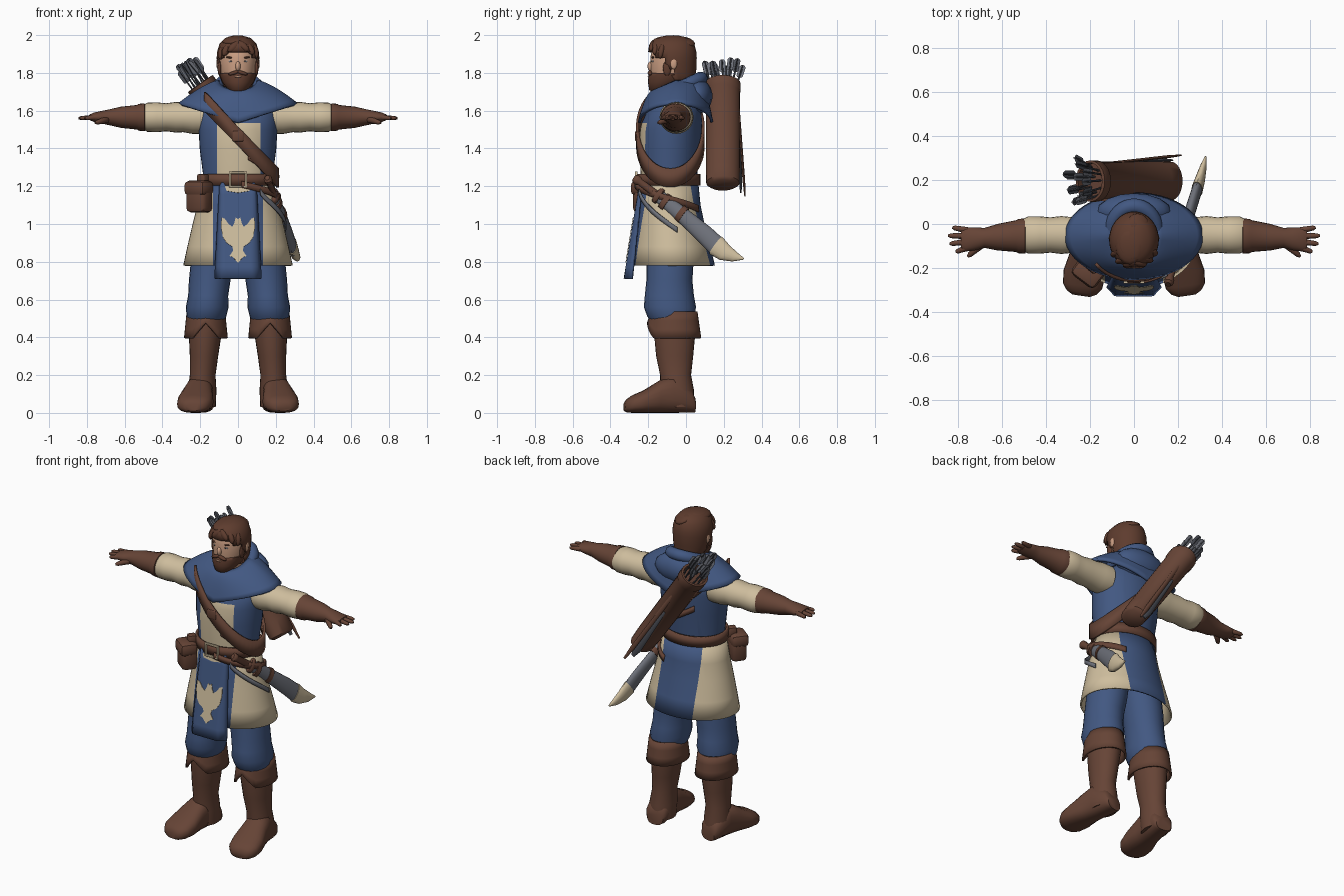
import bpy, bmesh, math, random
from math import sin, cos, pi, radians
from mathutils import Matrix, Vector

if "Cube" in bpy.data.objects:
    bpy.data.objects.remove(bpy.data.objects["Cube"])

random.seed(4)

def material(name, r, g, b):
    m = bpy.data.materials.new(name)
    m.diffuse_color = [((c / 255 + .055) / 1.055) ** 2.4 for c in (r, g, b)] + [1]
    m.use_nodes = True
    m.node_tree.nodes["Principled BSDF"].inputs["Base Color"].default_value = m.diffuse_color
    return m

BLUE = material("blue cloth", 66, 88, 130)
CREAM = material("cream cloth", 207, 190, 158)
BROWN = material("brown leather", 102, 68, 54)
HAIR = material("dark brown hair", 94, 60, 46)
SKIN = material("skin", 205, 160, 132)
GREY = material("steel grey", 110, 113, 122)
DARK = material("dark grey", 76, 79, 87)
WHITE = material("eye white", 205, 208, 212)

def make(name, bm, cols, rule=None, cuts=(), drop=None, mirror=False, thick=0, ang=45):
    for x in cuts:
        bmesh.ops.bisect_plane(bm, geom=bm.verts[:] + bm.edges[:] + bm.faces[:],
                               plane_co=(x, 0, 0), plane_no=(1, 0, 0))
    if drop:
        bmesh.ops.delete(bm, geom=[f for f in bm.faces if drop(f.calc_center_median())], context='FACES')
    bmesh.ops.recalc_face_normals(bm, faces=bm.faces[:])
    for f in bm.faces:
        f.smooth = ang > 0
        if rule:
            f.material_index = rule(f.calc_center_median())
    me = bpy.data.meshes.new(name)
    bm.to_mesh(me)
    bm.free()
    for c in (cols if isinstance(cols, list) else [cols]):
        me.materials.append(c)
    me.set_sharp_from_angle(angle=radians(ang))
    ob = bpy.data.objects.new(name, me)
    bpy.context.collection.objects.link(ob)
    if thick:
        s = ob.modifiers.new("thickness", 'SOLIDIFY')
        s.thickness, s.offset = thick, 0
    if mirror:
        ob.modifiers.new("mirror", 'MIRROR')
    return ob

def frame(o, w, u):
    w = Vector(w).normalized()
    u = Vector(u)
    u = (u - w * u.dot(w)).normalized()
    m = Matrix((u, w.cross(u), w)).transposed().to_4x4()
    m.translation = o
    return m

ALONG_X = frame((0, 0, 0), (1, 0, 0), (0, 1, 0))

def loft(name, rings, cols, fr=None, n=24, p=2, cap=True, **kw):
    """Rings are (position, radius u, radius v, centre u, centre v)."""
    fr = fr or Matrix()
    bm = bmesh.new()
    rows = []
    pw = lambda c: math.copysign(abs(c) ** (2 / p), c)
    for t, ru, rv, ou, ov in [tuple(r) + (0,) * (5 - len(r)) for r in rings]:
        rows.append([bm.verts.new(fr @ Vector((ou + ru * pw(cos(2 * pi * i / n)),
                     ov + rv * pw(sin(2 * pi * i / n)), t))) for i in range(n)])
    for a, b in zip(rows, rows[1:]):
        for i in range(n):
            bm.faces.new((a[i], a[(i + 1) % n], b[(i + 1) % n], b[i]))
    if cap:
        bm.faces.new(rows[0])
        bm.faces.new(rows[-1])
    return make(name, bm, cols, **kw)

def sheet(name, fn, nu, nv, cols, thick=.012, **kw):
    bm = bmesh.new()
    g = [[bm.verts.new(fn(i / nu, j / nv)) for i in range(nu + 1)] for j in range(nv + 1)]
    for j in range(nv):
        for i in range(nu):
            bm.faces.new((g[j][i], g[j][i + 1], g[j + 1][i + 1], g[j + 1][i]))
    bmesh.ops.remove_doubles(bm, verts=bm.verts[:], dist=1e-5)
    return make(name, bm, cols, thick=thick, **kw)

def band(name, rx, ry, cy, zfn, h, a0, a1, col, thick=.015):
    def fn(u, v):
        a = radians(a0 + (a1 - a0) * u)
        x = rx * cos(a)
        return (x, cy + ry * sin(a), zfn(x, u) + h * (v - .5))
    return sheet(name, fn, 40, 1, col, thick)

def ball(name, loc, size, col, rot=(0, 0, 0), mirror=False):
    bm = bmesh.new()
    bmesh.ops.create_uvsphere(bm, u_segments=16, v_segments=10, radius=1)
    turn = Matrix.Rotation(rot[2], 4, 'Z') @ Matrix.Rotation(rot[1], 4, 'Y') @ Matrix.Rotation(rot[0], 4, 'X')
    bm.transform(Matrix.Translation(loc) @ turn @ Matrix.Diagonal((*size, 1)))
    return make(name, bm, col, mirror=mirror, ang=80)

def box(name, loc, size, col, rz=0, bevel=.006):
    bm = bmesh.new()
    bmesh.ops.create_cube(bm, size=1)
    bm.transform(Matrix.Diagonal((*size, 1)))
    bmesh.ops.bevel(bm, geom=bm.edges[:], offset=bevel, segments=2, affect='EDGES', profile=.5)
    bm.transform(Matrix.Translation(loc) @ Matrix.Rotation(rz, 4, 'Z'))
    return make(name, bm, col)

def tube(name, p0, p1, r0, r1, col, flat=1, hint=(0, 1, 0), n=10, **kw):
    d = Vector(p1) - Vector(p0)
    L = d.length
    return loft(name, [(0, r0 * .6, r0 * .6 * flat), (L * .1, r0, r0 * flat), (L * .85, r1, r1 * flat),
                       (L, r1 * .5, r1 * .5 * flat)], col, frame(p0, d, hint), n, **kw)

# Legs: breeches, boots with notched cuffs, feet
loft("breeches", [(.47, .09, .11, .17, -.065), (.51, .105, .125, .167, -.08), (.56, .113, .138, .163, -.085),
     (.62, .106, .13, .158, -.088), (.7, .11, .122, .15, -.088), (.8, .115, .125, .135, -.085),
     (.95, .12, .12, .115, -.085)], BLUE, mirror=True)
loft("boot_shaft", [(.03, .072, .085, .19, -.042), (.12, .076, .09, .19, -.048), (.2, .068, .082, .187, -.055),
     (.3, .075, .098, .18, -.06), (.45, .09, .112, .172, -.06), (.5, .09, .112, .17, -.06)], BROWN, mirror=True)
def cuff(u, v):
    a = 2 * pi * u - pi / 2
    notch = max(0, 1 - min(u, 1 - u) * 9) * .08
    z = .535 + (.395 + notch - .535) * v
    return (.17 + (.096 + .014 * v) * cos(a), -.063 + (.118 + .02 * v) * sin(a), z)
sheet("boot_cuff", cuff, 36, 3, BROWN, mirror=True)
loft("boot_foot", [(0, .05, .04, 0, .042), (.02, .066, .06, 0, .062), (.12, .073, .1, 0, .1), (.19, .08, .085, 0, .085),
     (.27, .096, .06, 0, .06), (.33, .09, .047, 0, .047), (.36, .068, .036, 0, .038), (.375, .04, .022, 0, .032)],
     BROWN, frame((.185, .045, 0), (.055, -.37, 0), (1, 0, 0)), p=2.5, mirror=True)

# Tunic body, skirt and front panel
loft("tunic_body", [(1.18, .185, .148, 0, -.09), (1.27, .186, .15, 0, -.09), (1.4, .203, .163, 0, -.085),
     (1.5, .208, .163, 0, -.08), (1.535, .21, .16, 0, -.075), (1.61, .21, .14, 0, -.06), (1.67, .13, .1, 0, -.05)],
     [BLUE, CREAM], n=40, cuts=(-.11, .12), rule=lambda c: int(-.11 < c.x < .12 and c.y < -.1 and c.z < 1.53))
loft("tunic_skirt", [(1.22, .186, .15, 0, -.09), (1.1, .21, .16, 0, -.088), (1.0, .235, .177, 0, -.084),
     (.88, .263, .2, 0, -.076), (.78, .285, .218, 0, -.07)], [CREAM, BLUE], n=48, cap=False, thick=.01,
     cuts=(-.13, .13), rule=lambda c: int(abs(c.x) < .13))
def panel_y(x, z):
    return -.245 - .08 * (1.2 - z) / .49 + 1.1 * max(0, abs(x) - .085)
def panel(u, v):
    z = 1.22 - .51 * v
    x = (2 * u - 1) * (.095 + .027 * v)
    return (x, panel_y(x, z), z)
sheet("front_panel", panel, 14, 8, BLUE, .01)

# Bird shape and cream patch laid on the front panel
half = [(0, 1.025), (.012, 1.035), (.02, 1.005), (.03, .985), (.05, 1.0), (.07, 1.028), (.088, 1.035), (.09, .98),
        (.08, .93), (.06, .9), (.03, .88), (.025, .86), (.045, .83), (.028, .825), (0, .795)]
patch = [(0, 1.2), (.07, 1.2), (.06, 1.175), (0, 1.165)]
for nm, pts in (("bird_shape", half), ("waist_patch", patch)):
    bm = bmesh.new()
    outline = pts + [(-x, z) for x, z in pts[-2:0:-1]]
    bm.faces.new([bm.verts.new((x, panel_y(0, z) - .008, z)) for x, z in outline])
    bmesh.ops.triangulate(bm, faces=bm.faces[:])
    make(nm, bm, CREAM, thick=.003, ang=0)

# Shoulder cowl, neck roll and lowered hood
def cowl(u, v):
    a = 2 * pi * u
    hem = 1.535 + .1 * abs(cos(a))
    top = 1.755 - .05 * max(0, -sin(a))
    return ((.1 + .21 * v) * cos(a), -.055 + (.11 + .082 * v ** .7) * sin(a), top + (hem - top) * v ** 1.4)
sheet("cowl", cowl, 48, 8, BLUE, .015)
def roll(u, v):
    a, b = 2 * pi * u, 2 * pi * v
    r = 1 + .3 * cos(b)
    return (.105 * r * cos(a), -.04 + .12 * r * sin(a), 1.722 + .05 * sin(a) + .035 * sin(b))
sheet("neck_roll", roll, 36, 10, BLUE, 0)
ball("hood", (0, .055, 1.675), (.17, .085, .095), BLUE, rot=(-.15, 0, 0))

# Arms: sleeves, gauntlets, hands
Y, Z = -.05, 1.565
loft("sleeve", [(.17, .088, .088, Y, Z), (.24, .09, .088, Y, Z), (.29, .082, .079, Y, Z), (.33, .086, .081, Y, Z),
     (.38, .08, .074, Y, Z), (.43, .085, .079, Y, Z), (.48, .085, .077, Y, Z), (.51, .07, .06, Y, Z)],
     CREAM, ALONG_X, mirror=True)
loft("gauntlet", [(.49, .07, .064, -.055, Z), (.495, .08, .074, -.055, Z), (.525, .078, .071, -.055, Z),
     (.535, .072, .065, -.055, Z), (.62, .06, .056, -.06, Z), (.68, .045, .042, -.063, Z), (.72, .052, .034, -.067, Z),
     (.765, .055, .024, -.07, Z), (.785, .045, .015, -.07, Z)], BROWN, ALONG_X, mirror=True)
for i, tip in enumerate((.81, .838, .845, .825)):
    tube("finger_%d" % (i + 1), (.75, -.105 + .025 * i, Z), (tip, -.127 + .037 * i, Z - .005), .015, .011, BROWN, mirror=True)
tube("thumb", (.69, -.09, Z - .01), (.755, -.148, Z - .03), .019, .012, BROWN, mirror=True)

# Head, hair, beard and face
loft("head", [(1.62, .06, .065, 0, -.04), (1.7, .06, .07, 0, -.06), (1.72, .06, .08, 0, -.1), (1.76, .082, .1, 0, -.085),
     (1.82, .095, .112, 0, -.075), (1.88, .1, .117, 0, -.072), (1.94, .088, .104, 0, -.072), (1.98, .04, .05, 0, -.072)],
     SKIN, n=32, ang=80)
loft("hair", [(1.73, .07, .07, 0, -.025), (1.79, .097, .105, 0, -.06), (1.82, .102, .115, 0, -.065), (1.85, .106, .121, 0, -.07),
     (1.88, .108, .124, 0, -.072), (1.91, .106, .123, 0, -.073), (1.95, .094, .113, 0, -.073), (1.98, .066, .085, 0, -.07),
     (1.993, .02, .03, 0, -.07)], HAIR, n=40, thick=.01, ang=80,
     drop=lambda c: (c.y < -.105 and c.z < 1.92 - .04 * (abs(c.x) > .07)) or (c.y < -.06 and c.z < 1.82))
loft("beard", [(1.695, .025, .025, 0, -.15), (1.71, .052, .055, 0, -.14), (1.75, .083, .103, 0, -.098),
     (1.785, .096, .116, 0, -.083), (1.8, .099, .115, 0, -.078)], HAIR, n=32, drop=lambda c: c.y > -.05, ang=80)
for i, (x, y, z, tilt) in enumerate(((-.085, -.135, 1.91, .25), (-.06, -.165, 1.925, .5), (-.02, -.18, 1.94, .8),
                                     (.025, -.178, 1.942, -.9), (.06, -.16, 1.93, -.6), (.088, -.13, 1.915, -.2))):
    ball("fringe_lock_%d" % i, (x, y, z), (.02, .016, .04), HAIR, (-.2, tilt, 0))
ball("crown_tuft", (-.02, -.1, 1.972), (.065, .085, .024), HAIR, (.12, -.15, 0))
ball("back_tuft", (.02, .0, 1.965), (.05, .05, .02), HAIR, (-.3, .3, 0))
ball("sideburn", (.098, -.1, 1.825), (.01, .022, .04), HAIR, mirror=True)
ball("moustache", (.022, -.19, 1.8), (.03, .013, .01), HAIR, (0, .3, 0), True)
ball("mouth", (0, -.198, 1.78), (.02, .005, .005), SKIN)
ball("nose", (0, -.184, 1.835), (.014, .02, .027), SKIN)
ball("eye", (.037, -.174, 1.862), (.013, .007, .006), WHITE, mirror=True)
ball("pupil", (.037, -.18, 1.862), (.005, .003, .005), DARK, mirror=True)
ball("eyebrow", (.04, -.175, 1.881), (.024, .008, .005), HAIR, (0, -.1, 0), True)
ball("ear", (.106, -.065, 1.85), (.009, .018, .03), SKIN, mirror=True)

# Belts, chest straps, buckles and pouch
band("waist_belt", .195, .16, -.092, lambda x, u: 1.235, .062, 0, 360, BROWN)
band("chest_strap", .21, .174, -.083, lambda x, u: 1.465 - 1.05 * x, .1, -146, 148, BROWN)
band("lower_chest_strap", .208, .17, -.083, lambda x, u: 1.39 - .6 * x, .035, -75, 120, BROWN)
band("sword_belt", .22, .175, -.09, lambda x, u: 1.21 - .13 * u, .035, -85, 60, BROWN)
band("hanging_sash", .252, .19, -.08, lambda x, u: 1.17 - .2 * u ** .8, .03, -62, 10, GREY, .008)
for s in (-1, 1):
    box("buckle_side", (s * .042, -.264, 1.235), (.011, .014, .085), CREAM, bevel=.003)
    box("buckle_bar", (0, -.264, 1.235 + s * .037), (.09, .014, .011), CREAM, bevel=.003)
box("strap_buckle", (0, -.263, 1.465), (.06, .012, .055), BROWN)
box("pouch", (-.205, -.215, 1.14), (.125, .095, .16), BROWN, -.65, .025)
box("pouch_flap", (-.208, -.219, 1.19), (.135, .105, .08), BROWN, -.65, .025)
box("pouch_loop", (-.185, -.195, 1.235), (.05, .05, .06), BROWN, -.65, .01)

# Sword in its scabbard
SW = frame((.155, -.275, 1.245), (.17, .58, -.43), (1, 0, 0))
loft("sword_handle", [(0, .012, .016), (.01, .022, .026), (.03, .022, .025), (.04, .016, .019), (.17, .016, .02)], BROWN, SW, 14)
loft("sword_guard", [(.15, .022, .036), (.158, .026, .045), (.175, .026, .045), (.18, .022, .036)], BROWN, SW, 14)
loft("scabbard", [(.17, .022, .034), (.35, .024, .042, 0, .008), (.5, .024, .05, 0, .02), (.6, .022, .053, 0, .033)], GREY, SW, 16)
loft("scabbard_tip", [(.575, .026, .057, 0, .03), (.64, .022, .046, 0, .033), (.7, .015, .027, 0, .02), (.742, .004, .005, 0, 0)],
     CREAM, SW, 16)
for t in (.2, .31):
    loft("scabbard_band", [(t, .028, .044, 0, .004), (t + .03, .029, .046, 0, .005)], BROWN, SW, 16)

# Quiver with arrows and side strips
Q0, Q1 = Vector((.175, .195, 1.205)), Vector((-.2, .195, 1.745))
axis = (Q1 - Q0).normalized()
QF = frame(Q0, axis, (0, 1, 0))
loft("quiver", [(0, .07, .05), (.015, .088, .066), (.1, .09, .07), (.6, .09, .075), (.605, .094, .08), (.655, .094, .08),
     (.657, .083, .066), (.62, .081, .064)], BROWN, QF)
for i in range(13):
    a, r = i * 2.4, .02 + .05 * (i / 12) ** .5
    base = QF @ Vector((r * cos(a), r * .8 * sin(a), .6))
    d = axis + Vector((random.uniform(-.1, .1), random.uniform(-.1, .1) + .25 * r * cos(a) / .07, random.uniform(-.08, .1)))
    tip = base + d.normalized() * random.uniform(.17, .21)
    tube("arrow_shaft", base, tip, .005, .005, DARK, n=6)
    for hint in ((0, 1, 0), (1, 0, 1)):
        tube("arrow_feather", tip.lerp(base, .42), tip, .017, .017, (GREY, DARK)[i % 2], .1, hint, 4)
tube("quiver_strip", (-.13, .275, 1.66), (.212, .312, 1.15), .012, .014, BROWN, .5, (1, 0, 0), 8)
tube("quiver_blade", (-.05, .285, 1.5), (.17, .29, 1.17), .01, .024, DARK, .35, (1, 0, 1), 8)
